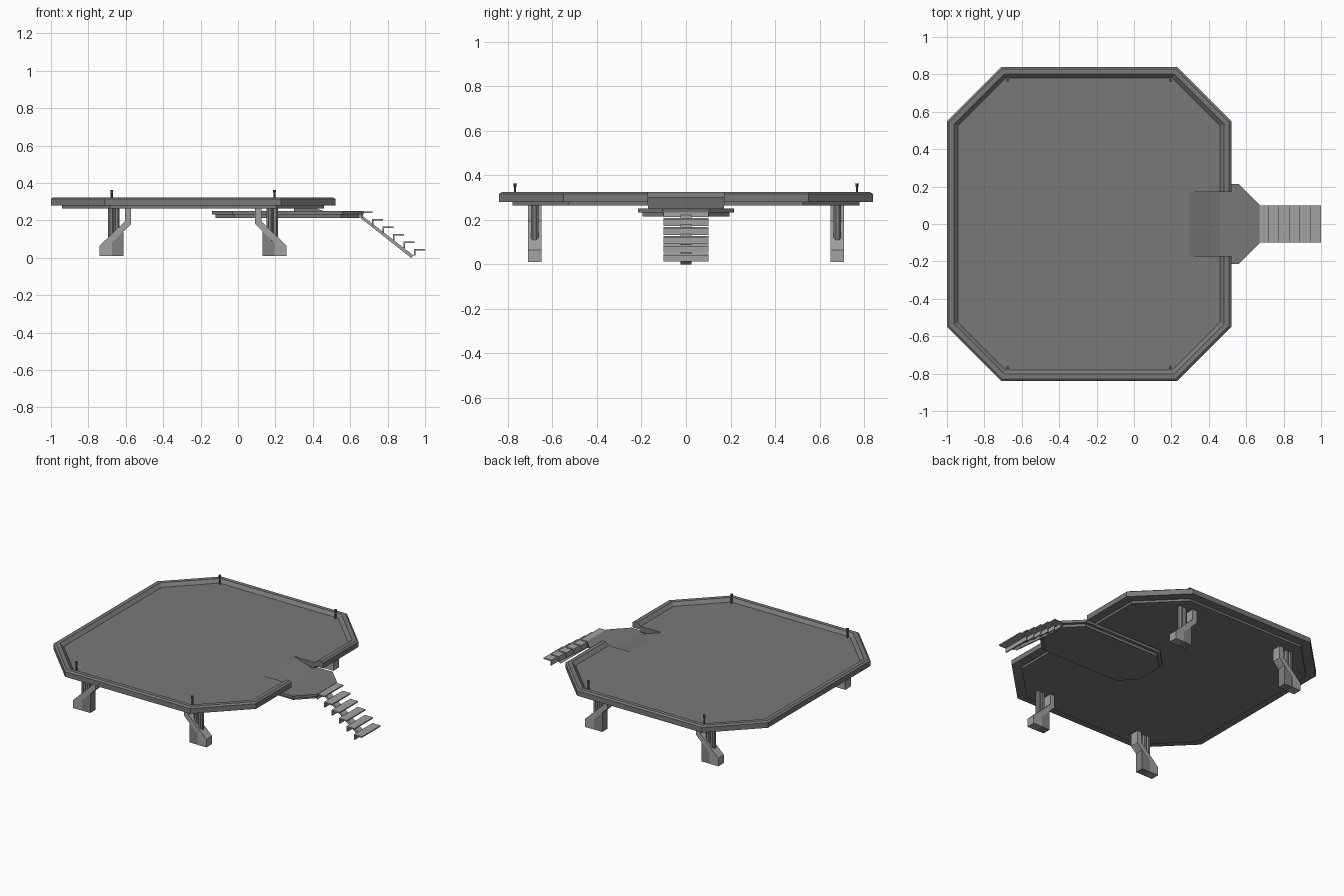
import bpy, bmesh, math
from mathutils import Vector

if "Cube" in bpy.data.objects:
    bpy.data.objects.remove(bpy.data.objects["Cube"])

def mat(name, v):
    m = bpy.data.materials.new(name)
    m.diffuse_color = (v, v, v, 1)
    m.use_nodes = True
    m.node_tree.nodes["Principled BSDF"].inputs["Base Color"].default_value = m.diffuse_color
    return m

DECK = mat("deck grey", 0.19)
LIGHT = mat("light grey", 0.36)
MID = mat("mid grey", 0.22)
DARK = mat("dark grey", 0.11)

def finish(name, bm, m):
    bmesh.ops.recalc_face_normals(bm, faces=bm.faces)
    me = bpy.data.meshes.new(name)
    bm.to_mesh(me)
    bm.free()
    me.materials.append(m)
    ob = bpy.data.objects.new(name, me)
    bpy.context.collection.objects.link(ob)
    return ob

def loft(name, rows, m, close_rows=False):
    """Skin closed loops of points, capping both ends."""
    bm = bmesh.new()
    vs = [[bm.verts.new(p) for p in r] for r in rows]
    n = len(vs[0])
    for a, b in zip(vs, vs[1:]):
        for i in range(n):
            j = (i + 1) % n
            bm.faces.new((a[i], a[j], b[j], b[i]))
    bm.faces.new(vs[0])
    bm.faces.new(vs[-1])
    return finish(name, bm, m)

def slab(name, pts, z0, z1, m):
    return loft(name, [[(x, y, z) for x, y in pts] for z in (z0, z1)], m)

def profile(name, pts, y0, y1, m):
    return loft(name, [[(x, y, z) for x, z in pts] for y in (y0, y1)], m)

def cyl(name, x, y, z0, z1, r, m, n=8, r2=None):
    ring = [(math.cos((i + .5) * math.tau / n), math.sin((i + .5) * math.tau / n)) for i in range(n)]
    return loft(name, [[(x + c * q, y + s * q, z) for c, s in ring]
                       for z, q in ((z0, r), (z1, r2 or r))], m)

def octagon(x0, x1, hy, c, d=0.0):
    """Chamfered rectangle inset by d, starting at the lower right side."""
    x0, x1, hy, c = x0 + d, x1 - d, hy - d, c - d * (2 - math.sqrt(2))
    return [(x1, hy - c), (x1 - c, hy), (x0 + c, hy), (x0, hy - c),
            (x0, c - hy), (x0 + c, -hy), (x1 - c, -hy), (x1, c - hy)]

NOTCH = 0.17
def deck_outline(d):
    """Deck outline opened at the entrance on the right."""
    o = octagon(-1, 0.52, 0.84, 0.29, d)
    return [(o[0][0], NOTCH)] + o + [(o[0][0], -NOTCH)]

# Main deck with a notch for the entrance ramp
slab("deck_floor", deck_outline(0.06) + [(0.30, -NOTCH), (0.30, NOTCH)], 0.265, 0.303, DECK)

# Raised rim swept round the deck
section = [(0, 0.28), (0, 0.315), (0.012, 0.324), (0.038, 0.324), (0.062, 0.300), (0.062, 0.28)]
rails = [[(x, y, z) for x, y in deck_outline(d)] for d, z in section]
loft("deck_rim", [list(r) for r in zip(*rails)], DECK)

# Entrance ramp down to the lower platform
profile("entrance_ramp", [(0.30, 0.303), (0.46, 0.25), (0.46, 0.24), (0.30, 0.24)],
        -NOTCH, NOTCH, DECK)

# Lower platform
slab("platform_top", octagon(-0.14, 0.67, 0.215, 0.11), 0.232, 0.25, DECK)
slab("platform_base", octagon(-0.14, 0.67, 0.215, 0.11, 0.02), 0.214, 0.232, DECK)

# Stairs: thin treads with a riser below each inner edge
for i in range(6):
    x, z = 0.66 + 0.056 * i, 0.248 - 0.04 * i
    profile(f"stair_step_{i + 1}",
            [(x, z), (x + 0.06, z), (x + 0.06, z - 0.008), (x + 0.008, z - 0.008),
             (x + 0.008, z - 0.036), (x, z - 0.036)], -0.1, 0.1, LIGHT)
profile("stair_stringer", [(0.655, 0.232), (0.94, 0.012), (0.925, 0.0), (0.655, 0.213)],
        -0.025, 0.025, LIGHT)

# Four legs mirrored about the deck centre
CX = -0.24
brace = [(-0.50, 0.01), (-0.50, 0.065), (-0.365, 0.195), (-0.365, 0.265),
         (-0.332, 0.265), (-0.332, 0.18), (-0.435, 0.08), (-0.435, 0.01)]
foot = [(-0.435, 0.01), (-0.435, 0.08), (-0.372, 0.141), (-0.372, 0.01)]
for sx, px in ((1, "left"), (-1, "right")):
    for sy, py in ((-1, "front"), (1, "back")):
        tag, y = f"{py}_{px}", 0.68 * sy
        profile(f"leg_brace_{tag}", [(CX + sx * x, z) for x, z in brace], y - .03, y + .03, LIGHT)
        profile(f"leg_foot_{tag}", [(CX + sx * x, z) for x, z in foot], y - .029, y + .029, MID)
        for k, ox in enumerate((-0.438, -0.409)):
            cyl(f"leg_piston_{tag}_{k + 1}", CX + sx * ox, y, 0.06, 0.268, 0.018, MID)
        # Corner lamp posts
        px_, py_ = CX + sx * -0.435, 0.768 * sy
        cyl(f"post_{tag}", px_, py_, 0.30, 0.35, 0.006, DARK)
        cyl(f"post_cap_{tag}", px_, py_, 0.348, 0.364, 0.007, DARK, r2=0.009)
